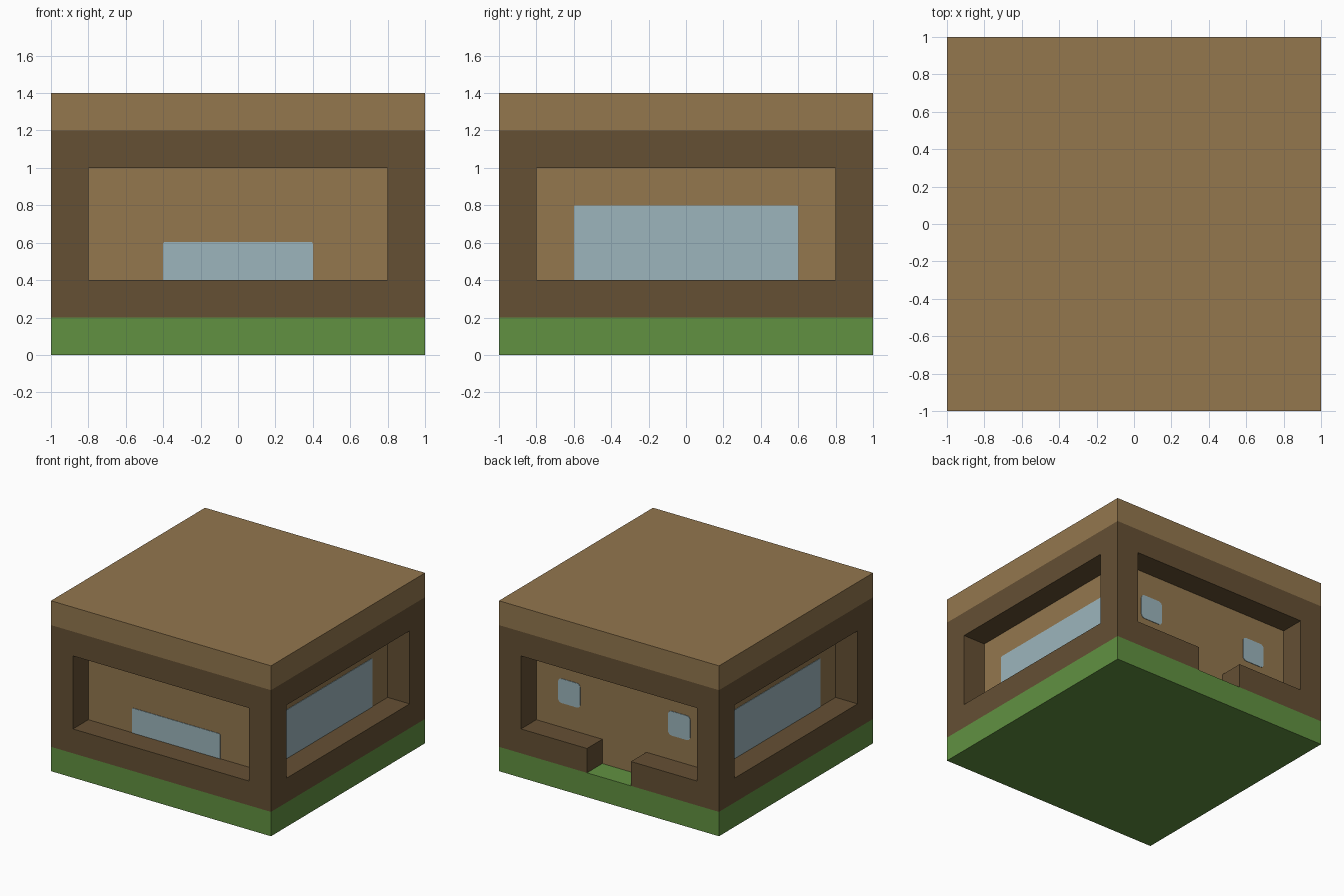
import bpy
import bmesh
from math import pi
from mathutils import Matrix, Vector

old = bpy.data.objects.get("Cube")
if old:
    bpy.data.objects.remove(old, do_unlink=True)


def material(name, rgb):
    mat = bpy.data.materials.new(name)
    mat.use_nodes = True
    color = (*rgb, 1)
    mat.diffuse_color = color
    mat.node_tree.nodes["Principled BSDF"].inputs["Base Color"].default_value = color
    return mat


tan = material("tan wood", (0.292, 0.184, 0.076))
brown = material("dark brown wood", (0.130, 0.080, 0.034))
green = material("grass green", (0.120, 0.283, 0.053))
blue = material("window blue", (0.332, 0.462, 0.503))


def finish(name, bm, mat):
    mesh = bpy.data.meshes.new(name)
    bm.to_mesh(mesh)
    bm.free()
    mesh.materials.append(mat)
    obj = bpy.data.objects.new(name, mesh)
    bpy.context.collection.objects.link(obj)
    return obj


def box(name, low, high, mat):
    low, high = Vector(low), Vector(high)
    bm = bmesh.new()
    place = Matrix.Translation((low + high) / 2) @ Matrix.Diagonal((*(high - low), 1))
    bmesh.ops.create_cube(bm, size=1, matrix=place)
    return finish(name, bm, mat)


def window(name, turn, left, right, bottom, top, radius):
    """Thin rounded pane on the inner wall, turned about z from the front."""
    bm = bmesh.new()
    middle = ((left + right) / 2, -inner, (bottom + top) / 2)
    size = (right - left, 0.008, top - bottom, 1)
    bmesh.ops.create_cube(bm, size=1, matrix=Matrix.Translation(middle) @ Matrix.Diagonal(size))
    corners = [e for e in bm.edges
               if abs(e.verts[0].co.y - e.verts[1].co.y) > 0.005]
    bmesh.ops.bevel(bm, geom=corners, offset=radius, segments=4, profile=0.5, affect='EDGES')
    bm.transform(Matrix.Rotation(turn, 4, 'Z'))
    return finish(name, bm, blue)


outer, inner = 1.0, 0.8
ground, sill, head, eave, ridge = 0.2, 0.4, 1.0, 1.2, 1.4
door = 0.2

# Stacked slabs and the recessed room
box("grass_base", (-outer, -outer, 0), (outer, outer, ground), green)
box("inner_room", (-inner, -inner, ground), (inner, inner, head), tan)
box("upper_band", (-outer, -outer, head), (outer, outer, eave), brown)
box("roof_slab", (-outer, -outer, eave), (outer, outer, ridge), tan)

# Low front wall
box("front_low_wall", (-inner, -outer, ground), (inner, -inner, sill), brown)

# Corner posts, side low walls and the back wall halves beside the doorway
for side, s in (("left", 1), ("right", -1)):
    def span(a, b):
        return sorted((s * a, s * b))

    x0, x1 = span(inner, outer)
    box(side + "_low_wall", (x0, -inner, ground), (x1, inner, sill), brown)
    box(side + "_front_post", (x0, -outer, ground), (x1, -inner, head), brown)
    box(side + "_back_post", (x0, inner, ground), (x1, outer, head), brown)
    d0, d1 = span(door, inner)
    box(side + "_back_low_wall", (d0, inner, ground), (d1, outer, sill), brown)
    window(side + "_side_window", s * pi / 2, -0.6, 0.6, 0.36, 0.8, 0.012)
    w0, w1 = span(0.4, 0.6)
    window(side + "_back_window", pi, -w1, -w0, 0.6, 0.8, 0.03)

# Front window rising from the sill
window("front_window", 0, -0.4, 0.4, 0.36, 0.605, 0.012)
